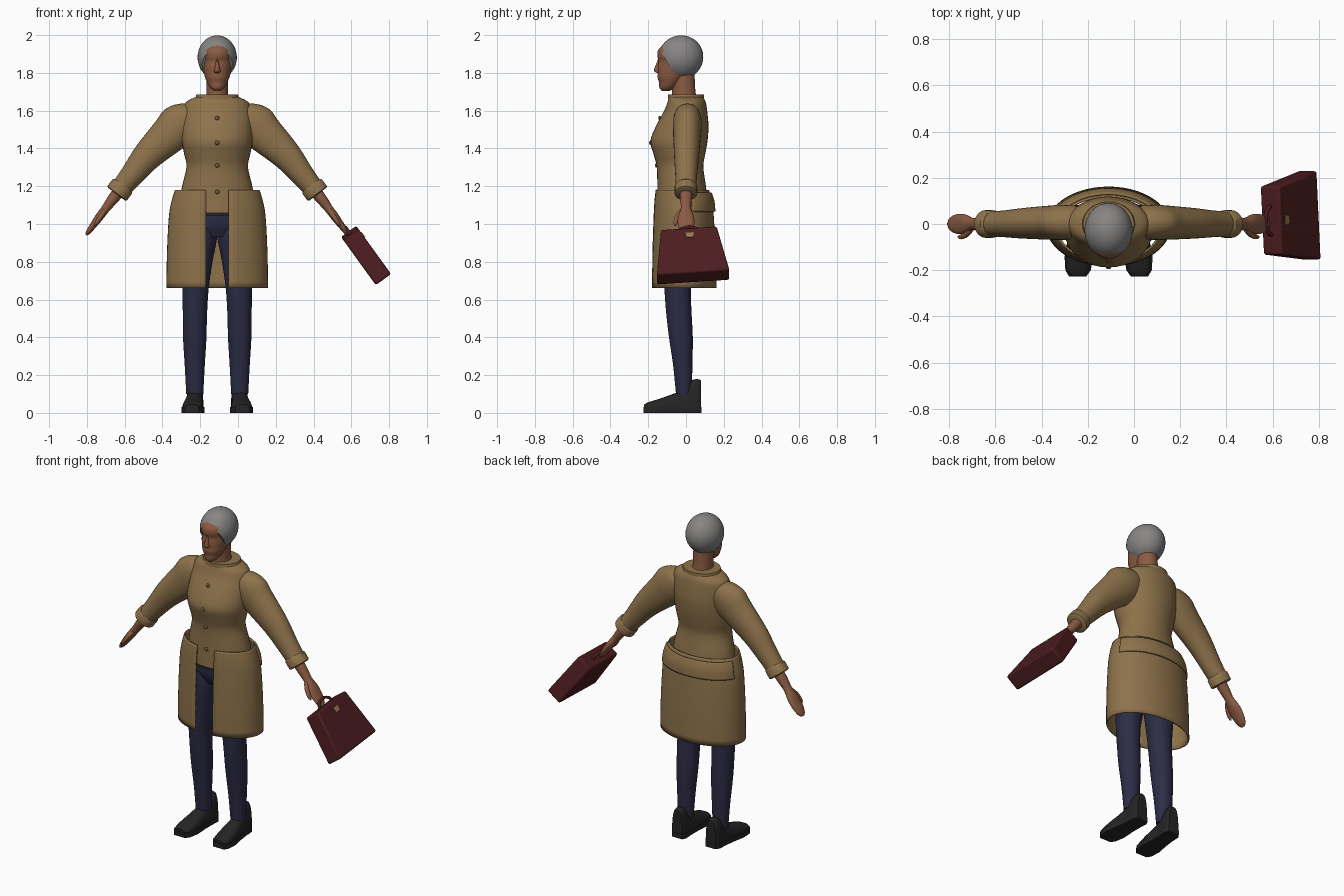
import bpy, bmesh, math
from mathutils import Vector, Matrix

cube = bpy.data.objects.get("Cube")
if cube:
    bpy.data.objects.remove(cube, do_unlink=True)

CX = -0.11  # body centre line


def material(name, rgb):
    m = bpy.data.materials.new(name)
    m.use_nodes = True
    m.diffuse_color = (*rgb, 1)
    m.node_tree.nodes["Principled BSDF"].inputs["Base Color"].default_value = (*rgb, 1)
    return m


COAT = material("tan_wool", (0.27, 0.17, 0.07))
BUTTON = material("brown_button", (0.16, 0.09, 0.04))
NAVY = material("navy_cloth", (0.025, 0.025, 0.06))
BLACK = material("black_leather", (0.018, 0.018, 0.018))
SKIN = material("skin", (0.26, 0.105, 0.055))
HAIR = material("grey_hair", (0.24, 0.235, 0.23))
WINE = material("burgundy_leather", (0.075, 0.012, 0.014))
BRASS = material("brass", (0.32, 0.2, 0.08))


def finish(name, bm, mat, angle=40):
    bmesh.ops.recalc_face_normals(bm, faces=bm.faces)
    me = bpy.data.meshes.new(name)
    bm.to_mesh(me)
    bm.free()
    me.materials.append(mat)
    me.shade_smooth()
    me.set_sharp_from_angle(angle=math.radians(angle))
    ob = bpy.data.objects.new(name, me)
    bpy.context.collection.objects.link(ob)
    return ob


def spline(keys, k=4):
    """Smoothly interpolate a list of number tuples."""
    out = []
    for i in range(len(keys) - 1):
        p = [keys[max(i - 1, 0)], keys[i], keys[i + 1], keys[min(i + 2, len(keys) - 1)]]
        for j in range(k):
            t = j / k
            out.append([b + t * (c - a) / 2 + t * t * (a - 2.5 * b + 2 * c - d / 2)
                        + t ** 3 * (1.5 * (b - c) + (d - a) / 2) for a, b, c, d in zip(*p)])
    return out + [list(keys[-1])]


def skin_rings(name, rings, mat, closed=True, angle=40):
    """Bridge equal rings of points; closed rings get end caps."""
    bm = bmesh.new()
    vs = [[bm.verts.new(p) for p in r] for r in rings]
    n = len(vs[0])
    for a, b in zip(vs, vs[1:]):
        for i in range(n if closed else n - 1):
            j = (i + 1) % n
            bm.faces.new((a[i], a[j], b[j], b[i]))
    if closed:
        bm.faces.new(vs[0])
        bm.faces.new(vs[-1])
    return finish(name, bm, mat, angle)


def ring(c, u, v, n=28):
    c, u, v = Vector(c), Vector(u), Vector(v)
    return [c + u * math.cos(a) + v * math.sin(a) for a in (math.tau * i / n for i in range(n))]


def column(name, keys, mat, dx=0.0, k=4):
    """Upright form from (z, front y, back y, half width, sideways shift)."""
    rings = [ring((CX + dx + s, (f + b) / 2, z), (w, 0, 0), (0, (b - f) / 2, 0), 36)
             for z, f, b, w, s in spline(keys, k)]
    return skin_rings(name, rings, mat)


def limb(name, side, keys, mat, slope=(0.737, 0.676), k=4):
    """Slanted form from (offset, y, z, thickness radius, y radius)."""
    rings = [ring((CX + side * x, y, z), (side * slope[0] * r, 0, slope[1] * r), (0, ry, 0))
             for x, y, z, r, ry in spline(keys, k)]
    return skin_rings(name, rings, mat)


def wrap(name, keys, mat, start, thick):
    """Open cloth wrap; start(half width) is the angle of its edge from the front."""
    rings = []
    for z, f, b, w in spline(keys):
        a0, n = start(w), 48
        row = []
        for i in range(n + 1):
            a = a0 + (math.tau - 2 * a0) * i / n
            row.append((CX + w * math.sin(a), (f + b) / 2 - (b - f) / 2 * math.cos(a), z))
        rings.append(row)
    ob = skin_rings(name, rings, mat, closed=False)
    mod = ob.modifiers.new("thickness", "SOLIDIFY")
    mod.thickness, mod.offset = thick, 0
    return ob


# Coat: fitted bodice with stand-up rim, open skirt, half belt
column("coat_bodice", [
    (1.06, -.155, .115, .2, 0), (1.18, -.152, .108, .19, 0), (1.3, -.155, .092, .163, 0),
    (1.37, -.172, .102, .175, 0), (1.44, -.188, .114, .187, 0), (1.52, -.158, .119, .188, 0),
    (1.6, -.115, .112, .18, 0), (1.645, -.098, .104, .165, 0), (1.672, -.09, .092, .115, 0)], COAT)
column("coat_collar", [(1.66, -.095, .096, .118, 0), (1.685, -.095, .096, .11, 0)], COAT, k=1)
wrap("coat_skirt", [
    (1.18, -.162, .118, .22), (1.12, -.168, .132, .238), (1.04, -.172, .143, .252),
    (.85, -.178, .153, .262), (.66, -.18, .158, .265)],
    COAT, lambda w: math.asin(.06 / w), .008)
wrap("coat_back_belt", [
    (1.165, -.165, .13, .229), (1.12, -.166, .145, .243), (1.065, -.168, .15, .251)],
    COAT, lambda w: math.radians(105), .012)

for i, (z, y) in enumerate([(1.56, -.139), (1.43, -.188), (1.31, -.157), (1.17, -.153)]):
    bm = bmesh.new()
    bmesh.ops.create_uvsphere(bm, u_segments=12, v_segments=8, radius=.012,
                              matrix=Matrix.Translation((CX, y, z)) @ Matrix.Diagonal((1, .6, 1, 1)))
    finish(f"coat_button_{i + 1}", bm, BUTTON)

# Trousers seat and belt
column("trouser_seat", [(.93, -.1, .08, .13, 0), (.99, -.13, .1, .175, 0), (1.06, -.135, .1, .18, 0)], NAVY)
column("waist_belt", [(1.045, -.148, .108, .19, 0), (1.075, -.148, .108, .19, 0)], BLACK, k=1)


def shoe(side, label):
    # Upper: arched sections from heel to toe, over a flat sole
    def outline(y):
        return CX + side * (.12 - y * .06)
    upper = []
    for y, w, h in spline([(.08, .034, .17), (.065, .042, .178), (.03, .045, .172), (-.01, .046, .125),
                           (-.07, .05, .1), (-.14, .055, .075), (-.195, .05, .058), (-.222, .034, .045)], 3):
        arc = [math.pi * i / 12 for i in range(13)]
        upper.append([(outline(y) + w * math.copysign(abs(math.cos(a)) ** .7, math.cos(a)), y,
                       .025 + (h - .025) * math.sin(a) ** .8) for a in arc])
    skin_rings(label + "_shoe", upper, BLACK)
    sole = []
    for y, w in [(.082, .035), (.06, .048), (0, .048), (-.06, .052), (-.14, .062), (-.2, .055), (-.226, .038)]:
        x = outline(y)
        sole.append([(x - w, y, 0), (x + w, y, 0), (x + w, y, .03), (x - w, y, .03)])
    skin_rings(label + "_shoe_sole", sole, BLACK, angle=30)


for side, label in ((1, "left"), (-1, "right")):
    # Trouser leg and shoe
    column(label + "_trouser_leg", [
        (z, f, b, w, side * s) for z, f, b, w, s in [
            (1.0, -.125, .085, .088, .088), (.92, -.13, .075, .088, .09), (.8, -.125, .05, .08, .105),
            (.66, -.115, .027, .07, .115), (.52, -.104, .03, .064, .118), (.4, -.09, .036, .062, .119),
            (.25, -.068, .034, .053, .119), (.1, -.053, .03, .045, .119)]], NAVY)
    shoe(side, label)

    # Sleeve and turned cuff
    limb(label + "_sleeve", side, [
        (.1, .008, 1.6, .05, .04), (.14, .008, 1.575, .09, .068), (.195, .007, 1.53, .113, .076),
        (.25, .006, 1.475, .102, .074), (.37, .003, 1.36, .079, .066), (.45, .001, 1.262, .063, .058),
        (.518, 0, 1.178, .053, .053)], COAT)
    limb(label + "_cuff", side, [(.497, 0, 1.205, .056, .055), (.503, 0, 1.198, .064, .06),
                                 (.53, 0, 1.162, .064, .06), (.533, 0, 1.158, .056, .054)],
         COAT, (.8, .6), 1)

    # Hand with thumb
    limb(label + "_hand", side, [
        (.51, 0, 1.185, .034, .034), (.56, 0, 1.122, .028, .03), (.59, 0, 1.082, .023, .027),
        (.622, 0, 1.04, .022, .042), (.655, 0, .995, .018, .043), (.682, 0, .958, .013, .03),
        (.694, 0, .942, .005, .012)], SKIN, (.8, .6))
    limb(label + "_thumb", side, [(.592, -.02, 1.075, .012, .014), (.613, -.043, 1.045, .013, .014),
                                  (.637, -.055, 1.01, .01, .011), (.65, -.056, .992, .004, .005)], SKIN, (.8, .6))

# Neck and head with modelled face profile
column("neck", [(1.66, -.08, .06, .06, 0), (1.7, -.073, .05, .057, 0), (1.8, -.08, .045, .057, 0)], SKIN)
column("head", [
    (1.705, -.128, -.085, .018, 0), (1.722, -.141, -.055, .038, 0), (1.75, -.143, -.025, .054, 0),
    (1.775, -.15, 0, .064, 0), (1.8, -.149, .02, .071, 0), (1.83, -.15, .035, .075, 0),
    (1.862, -.145, .04, .078, 0), (1.89, -.152, .04, .08, 0), (1.925, -.145, .04, .078, 0),
    (1.97, -.1, .01, .045, 0)], SKIN)
column("nose", [(1.798, -.15, -.135, .008, 0), (1.806, -.166, -.12, .017, 0), (1.82, -.169, -.12, .015, 0),
                (1.85, -.157, -.12, .009, 0), (1.875, -.148, -.12, .006, 0)], SKIN, k=2)

# Short hair: ellipsoid sliced along a slanted hairline
bm = bmesh.new()
bmesh.ops.create_uvsphere(bm, u_segments=36, v_segments=24, radius=1, matrix=Matrix.Translation(
    (CX, -.028, 1.882)) @ Matrix.Rotation(.35, 4, "X") @ Matrix.Diagonal((.104, .12, .116, 1)))
cut = bmesh.ops.bisect_plane(bm, geom=bm.verts[:] + bm.edges[:] + bm.faces[:], plane_co=(CX, -.14, 1.925),
                             plane_no=(0, -.87, -.49), clear_outer=True)
bmesh.ops.holes_fill(bm, edges=[e for e in cut["geom_cut"] if isinstance(e, bmesh.types.BMEdge)])
finish("hair", bm, HAIR)

# Briefcase: local x along its width, y through its thickness, z up to the handle
down, out, tilt = Vector((.586, 0, -.81)), Vector((.81, 0, .586)), .08
along = Vector((0, 1, 0)) * math.cos(tilt) - down * math.sin(tilt)
up = -(down * math.cos(tilt) + Vector((0, 1, 0)) * math.sin(tilt))
frame = Matrix((along, out, up)).transposed().to_4x4()
frame.translation = (.592, .015, .952)


def local(p):
    return frame @ Vector(p)


def block(name, mat, low, high, ymin, ymax, x=0.0, bevel=0.0):
    """Tapered block from (z, half width) at its bottom and top."""
    rings = [[local(p) for p in ((x - w, ymin, z), (x + w, ymin, z), (x + w, ymax, z), (x - w, ymax, z))]
             for z, w in (low, high)]
    ob = skin_rings(name, rings, mat, angle=30)
    if bevel:
        mod = ob.modifiers.new("soft_edges", "BEVEL")
        mod.width, mod.segments = bevel, 2
    return ob


block("briefcase_body", WINE, (-.29, .193), (0, .148), -.05, .05, bevel=.01)
block("briefcase_clasp", BRASS, (-.065, .018), (-.035, .022), .049, .054)
handle = []
for i in range(17):
    a = math.pi * i / 16
    r = Vector((math.cos(a), 0, math.sin(a)))
    c = Vector((.062 * r.x, 0, .042 * r.z - .004))
    handle.append([local(p) for p in ring(c, r * .008, (0, .009, 0), 10)])
skin_rings("briefcase_handle", handle, WINE)
